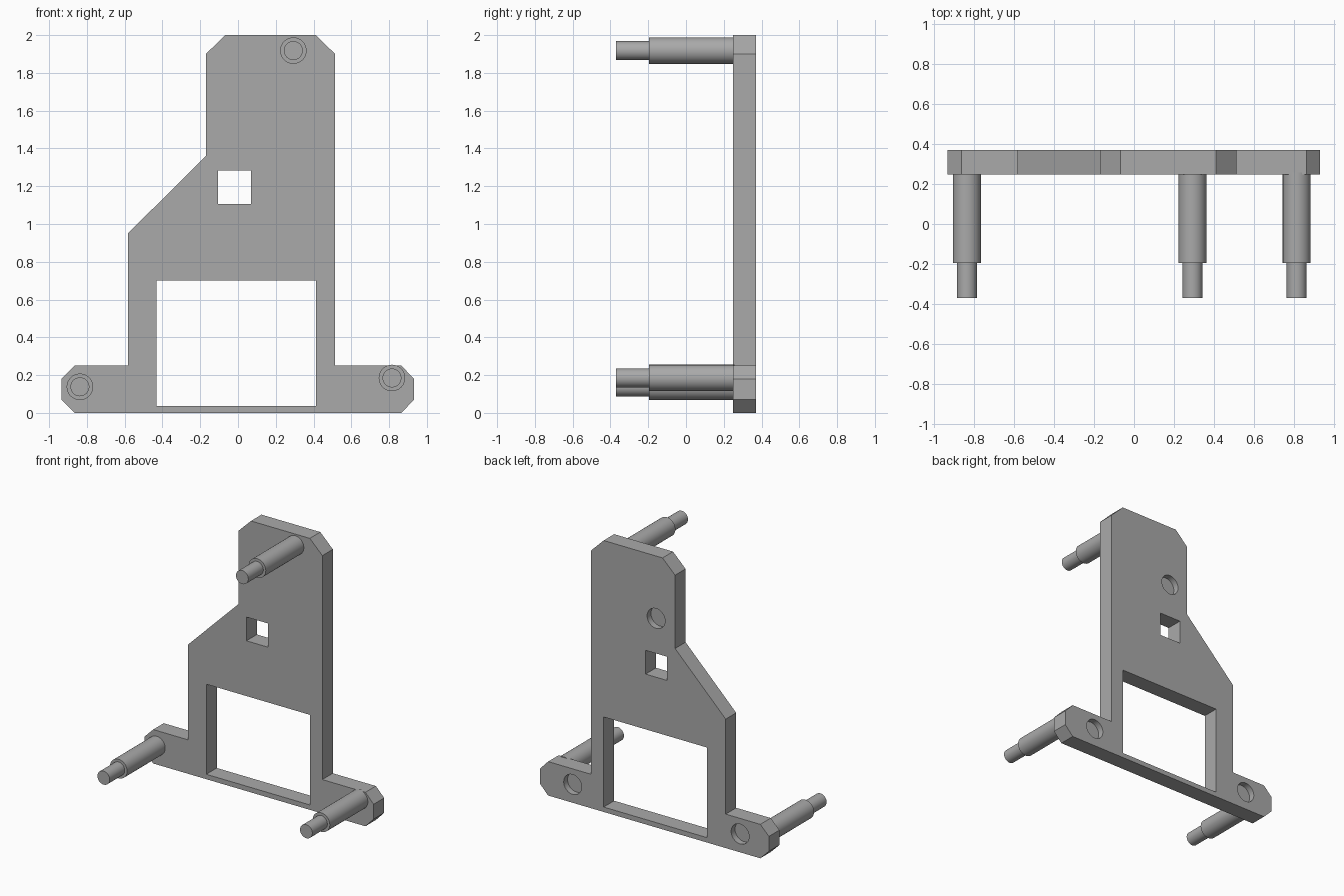
import bpy
import bmesh
import math
from mathutils import Matrix, Vector

cube = bpy.data.objects.get("Cube")
if cube:
    bpy.data.objects.remove(cube, do_unlink=True)

FRONT, BACK = 0.248, 0.37      # plate faces along y
STEP, TIP = -0.195, -0.37      # pin shoulder and pin end

grey = bpy.data.materials.new("plain grey")
grey.use_nodes = True
colour = (0.4, 0.4, 0.4, 1)
grey.diffuse_color = colour
grey.node_tree.nodes["Principled BSDF"].inputs["Base Color"].default_value = colour


def finish(name, bm):
    bmesh.ops.recalc_face_normals(bm, faces=bm.faces)
    mesh = bpy.data.meshes.new(name)
    bm.to_mesh(mesh)
    bm.free()
    mesh.materials.append(grey)
    obj = bpy.data.objects.new(name, mesh)
    bpy.context.collection.objects.link(obj)
    return obj


def prism(name, outline, y0, y1):
    """Extrude an x-z outline along y."""
    bm = bmesh.new()
    face = bm.faces.new([bm.verts.new((x, y0, z)) for x, z in outline])
    out = bmesh.ops.extrude_face_region(bm, geom=[face])
    verts = [g for g in out["geom"] if isinstance(g, bmesh.types.BMVert)]
    bmesh.ops.translate(bm, verts=verts, vec=(0, y1 - y0, 0))
    return finish(name, bm)


def rect(x0, x1, z0, z1):
    return [(x0, z0), (x1, z0), (x1, z1), (x0, z1)]


def circle(x, z, r, n=48):
    return [(x + r * math.cos(math.tau * i / n), z + r * math.sin(math.tau * i / n))
            for i in range(n)]


def select_only(obj):
    bpy.ops.object.select_all(action='DESELECT')
    obj.select_set(True)
    bpy.context.view_layer.objects.active = obj


# Plate silhouette with chamfered corners
plate = prism("plate", [
    (-0.865, 0), (0.865, 0), (0.932, 0.07), (0.932, 0.18), (0.865, 0.25),
    (0.514, 0.25), (0.514, 1.9), (0.412, 2), (-0.068, 2), (-0.17, 1.9),
    (-0.17, 1.36), (-0.583, 0.95), (-0.583, 0.25), (-0.865, 0.25),
    (-0.935, 0.18), (-0.935, 0.07)], FRONT, BACK)

# Through openings, then shallow round sockets in the back
cutters = [
    prism("window_cutter", rect(-0.432, 0.412, 0.036, 0.70), 0, 1),
    prism("square_hole_cutter", rect(-0.105, 0.07, 1.107, 1.282), 0, 1),
]
for x, z in [(0.665, 0.135), (-0.70, 0.135), (-0.015, 1.54)]:
    cutters.append(prism("socket_cutter", circle(x, z, 0.073), BACK - 0.045, 1))

select_only(plate)
for cutter in cutters:
    mod = plate.modifiers.new("cut", 'BOOLEAN')
    mod.operation = 'DIFFERENCE'
    mod.solver = 'EXACT'
    mod.object = cutter
    bpy.ops.object.modifier_apply(modifier=mod.name)
    bpy.data.objects.remove(cutter, do_unlink=True)
select_only(plate)
bpy.ops.object.shade_smooth_by_angle(angle=math.radians(30))


# Stepped pins: a lathed profile of (radius, y)
def pin(name, x, z):
    profile = [(0, TIP), (0.05, TIP), (0.05, STEP), (0.07, STEP),
               (0.07, FRONT + 0.01), (0, FRONT + 0.01)]
    bm = bmesh.new()
    verts = [bm.verts.new((r, y, 0)) for r, y in profile]
    edges = [bm.edges.new(pair) for pair in zip(verts, verts[1:])]
    bmesh.ops.spin(bm, geom=verts + edges, cent=(0, 0, 0), axis=(0, 1, 0),
                   angle=math.tau, steps=48)
    bmesh.ops.remove_doubles(bm, verts=bm.verts, dist=0.0005)
    bmesh.ops.transform(bm, matrix=Matrix.Translation(Vector((x, 0, z))), verts=bm.verts)
    obj = finish(name, bm)
    select_only(obj)
    bpy.ops.object.shade_smooth_by_angle(angle=math.radians(30))


pin("top_pin", 0.293, 1.918)
pin("left_foot_pin", 0.815, 0.185)
pin("right_foot_pin", -0.837, 0.138)
